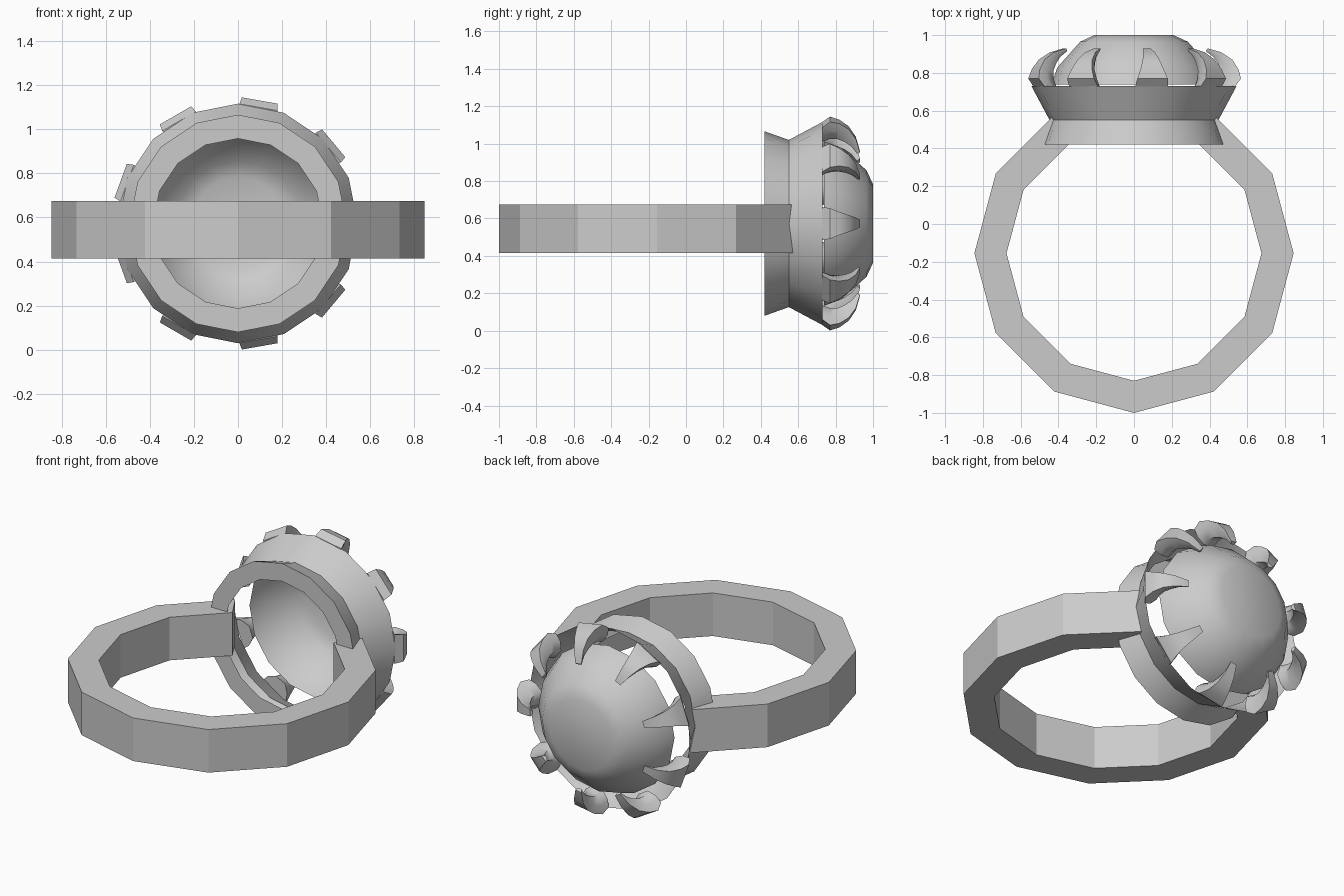
import bpy, bmesh, math
from mathutils import Vector

if "Cube" in bpy.data.objects:
    bpy.data.objects.remove(bpy.data.objects["Cube"])

CZ = 0.573   # height of the stone's axis


def finish(name, bm, angle=30):
    bmesh.ops.remove_doubles(bm, verts=bm.verts, dist=1e-5)
    bmesh.ops.recalc_face_normals(bm, faces=bm.faces)
    me = bpy.data.meshes.new(name)
    bm.to_mesh(me)
    bm.free()
    ob = bpy.data.objects.new(name, me)
    bpy.context.collection.objects.link(ob)
    bpy.ops.object.select_all(action='DESELECT')
    ob.select_set(True)
    bpy.context.view_layer.objects.active = ob
    bpy.ops.object.shade_smooth_by_angle(angle=math.radians(angle))
    return ob


def polar(r, a, y, side=0.0):
    """Point around the y axis, shifted sideways along the tangent."""
    return Vector((r * math.cos(a) - side * math.sin(a), y,
                   CZ + r * math.sin(a) + side * math.cos(a)))


def loft(bm, rings, closed=True):
    vs = [[bm.verts.new(p) for p in ring] for ring in rings]
    n = len(vs[0])
    for a, b in zip(vs, vs[1:]):
        for i in range(n if closed else n - 1):
            j = (i + 1) % n
            bm.faces.new((a[i], a[j], b[j], b[i]))
    return vs


def lathe(name, profile, cap=False, sides=16):
    bm = bmesh.new()
    vs = loft(bm, [[polar(r, math.tau * i / sides, y) for i in range(sides)]
                   for r, y in profile])
    if cap:
        bm.faces.new(vs[-1])
    return finish(name, bm)


# Finger band: twelve-sided ring, open where the setting sits
bm = bmesh.new()
rings = []
for k in range(11):
    a = math.radians(60 - 30 * k)
    c, s = math.cos(a), math.sin(a)
    rings.append([(r * c, r * s - 0.155, z) for r, z in
                  ((0.845, 0.415), (0.845, 0.675), (0.675, 0.675), (0.675, 0.415))])
vs = loft(bm, rings)
bm.faces.new(vs[0])
bm.faces.new(vs[-1])
finish("band", bm, 20)

# Waisted setting with a flat back rim
lathe("setting", [(0.385, 0.42), (0.493, 0.42), (0.447, 0.55), (0.543, 0.73)])

# Hollow cut stone
lathe("stone", [(0.44, 0.738), (0.405, 0.83), (0.285, 0.965), (0.21, 1.0)], cap=True)

# Nine curved claws: outer (r, y), inner (r, y), half width
claw = [((0.535, 0.728), (0.45, 0.728), 0.088),
        ((0.566, 0.77), (0.465, 0.77), 0.082),
        ((0.553, 0.82), (0.463, 0.81), 0.062),
        ((0.52, 0.87), (0.445, 0.85), 0.045),
        ((0.465, 0.908), (0.42, 0.885), 0.032),
        ((0.39, 0.93), (0.38, 0.915), 0.02)]
for k in range(9):
    a = math.radians(40 * k)
    bm = bmesh.new()
    rings = []
    for (ro, yo), (ri, yi), w in claw:
        rm, ym = (ro + ri) / 2, (yo + yi) / 2
        rings.append([polar(ro, a, yo, -w), polar(ro, a, yo, w),
                      polar(rm, a, ym, w * 0.85), polar(ri, a, yi, w * 0.4),
                      polar(ri, a, yi, -w * 0.4), polar(rm, a, ym, -w * 0.85)])
    vs = loft(bm, rings)
    bm.faces.new(vs[0])
    bm.faces.new(vs[-1])
    finish(f"claw_{k + 1}", bm, 50)
